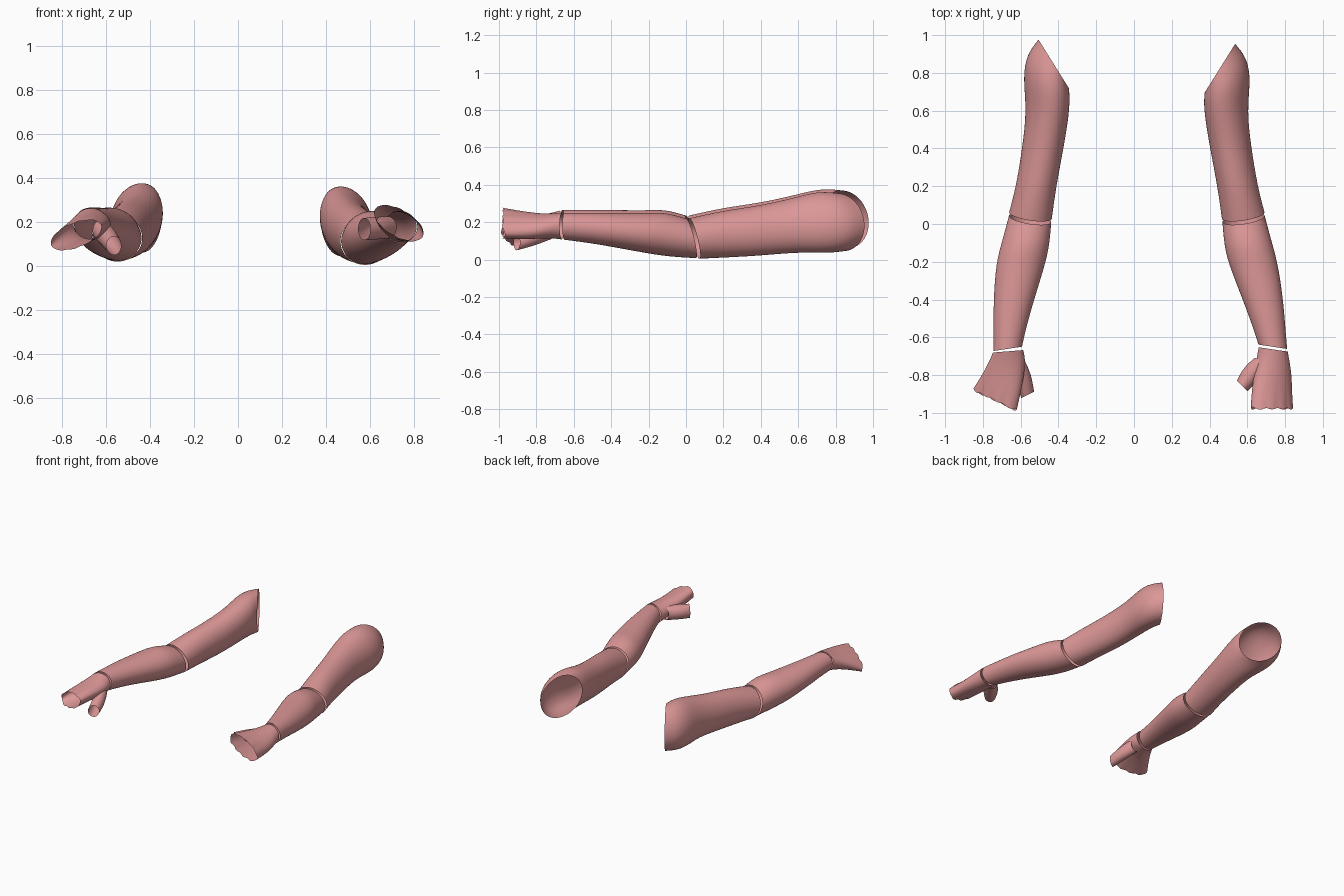
import bpy
import bmesh
from math import cos, sin, pi, radians

# Remove only the default cube
default_cube = bpy.data.objects.get("Cube")
if default_cube:
    bpy.data.objects.remove(default_cube, do_unlink=True)

# Single skin colour
skin = bpy.data.materials.new("rosy_skin")
skin.use_nodes = True
skin.diffuse_color = (0.72, 0.31, 0.31, 1)
shader = skin.node_tree.nodes["Principled BSDF"]
shader.inputs["Base Color"].default_value = skin.diffuse_color
shader.inputs["Roughness"].default_value = 0.7

SIDES = 24


def ring(y, cx, cz, rx, rz, tilt=0, lean_x=0, lean_z=0):
    """Elliptical section across the limb; lean_x and lean_z slant its plane."""
    return y, cx, cz, rx, rz, tilt, lean_x, lean_z


def mirrored(section):
    """Section for the right arm, which is posed slightly closer and higher."""
    y, cx, cz, rx, rz, tilt, lean_x, lean_z = section
    shift = 0.03 + max(0, -0.2 - y) * 0.08
    return ring(y + 0.04 * y ** 3, shift - cx, cz + 0.015, rx, rz,
                -tilt, -lean_x, lean_z)


def section_points(section, scallop=0):
    """Points around one section, optionally lobed like finger sockets."""
    y, cx, cz, rx, rz, tilt, lean_x, lean_z = section
    c, s = cos(radians(tilt)), sin(radians(tilt))
    points = []
    for i in range(SIDES):
        angle = 2 * pi * i / SIDES
        lobe = cos(4 * pi * (cos(angle) + 1)  - pi) * scallop
        u = rx * cos(angle) * 1.01
        v = rz * sin(angle) * (1.01 + lobe * 8)
        dx, dz = u * c - v * s, u * s + v * c
        points.append((cx + dx, y + lean_x * dx + lean_z * dz - lobe, cz + dz))
    return points


def loft(name, sections, scallop=0):
    """Open smooth tube through the sections."""
    bm = bmesh.new()
    last = len(sections) - 1
    loops = [[bm.verts.new(p) for p in section_points(sec, scallop if k == last else 0)]
             for k, sec in enumerate(sections)]
    for near, far in zip(loops, loops[1:]):
        for i in range(SIDES):
            j = (i + 1) % SIDES
            bm.faces.new((near[i], near[j], far[j], far[i]))
    bmesh.ops.recalc_face_normals(bm, faces=bm.faces)
    for face in bm.faces:
        face.smooth = True
    mesh = bpy.data.meshes.new(name)
    bm.to_mesh(mesh)
    bm.free()
    mesh.materials.append(skin)
    obj = bpy.data.objects.new(name, mesh)
    bpy.context.collection.objects.link(obj)
    smooth = obj.modifiers.new("smooth_surface", "SUBSURF")
    smooth.levels = smooth.render_levels = 2
    return obj


# Upper arm, from the slanted shoulder opening to the elbow
upper_arm = [
    ring(.825, .455, .2, .08, .155, 5, 1.6),
    ring(.765, .485, .2, .112, .165, 12, 1),
    ring(.69, .495, .197, .12, .163, 14, .55),
    ring(.58, .487, .185, .108, .148, 14, .2),
    ring(.4, .512, .155, .107, .135, 12, .05),
    ring(.2, .548, .137, .105, .127, 12),
    ring(.045, .578, .113, .113, .108, 8, .15, -.25),
]

# Forearm, from the elbow to the wrist
forearm = [
    ring(.027, .58, .114, .112, .106, 8, .15, -.25),
    ring(-.1, .603, .135, .126, .119, 8, .05, -.1),
    ring(-.2, .628, .14, .132, .108),
    ring(-.4, .683, .16, .107, .09),
    ring(-.55, .716, .172, .085, .078),
    ring(-.65, .735, .178, .076, .072, 0, -.15),
]

for side, pose in (("left", lambda section: section), ("right", mirrored)):
    loft(side + "_upper_arm", [pose(s) for s in upper_arm])
    loft(side + "_forearm", [pose(s) for s in forearm])

# Left hand with an open finger end and an open thumb socket
loft("left_hand", [
    ring(-.664, .737, .178, .077, .07, 0, -.15),
    ring(-.72, .735, .18, .088, .065, -10),
    ring(-.8, .735, .18, .105, .062, -22),
    ring(-.88, .73, .185, .115, .06, -27),
    ring(-.978, .73, .195, .125, .06, -30),
], scallop=.01)
loft("left_thumb_base", [
    ring(-.72, .68, .175, .04, .05, 0, -.3),
    ring(-.79, .625, .172, .045, .052, 0, -.7),
    ring(-.857, .573, .168, .028, .05, 0, -1),
])

# Right hand, turned a little further outward with the thumb lower
loft("right_hand", [
    ring(-.674, -.667, .192, .08, .07, 0, .08),
    ring(-.72, -.668, .185, .095, .065, 5),
    ring(-.8, -.69, .17, .108, .06, 14, -.15),
    ring(-.87, -.715, .155, .118, .058, 20, -.3),
    ring(-.935, -.735, .14, .122, .055, 22, -.48),
], scallop=.01)
loft("right_thumb_base", [
    ring(-.72, -.62, .16, .04, .05),
    ring(-.81, -.585, .125, .042, .05, 0, .3),
    ring(-.905, -.563, .092, .034, .042, 0, .5),
])
